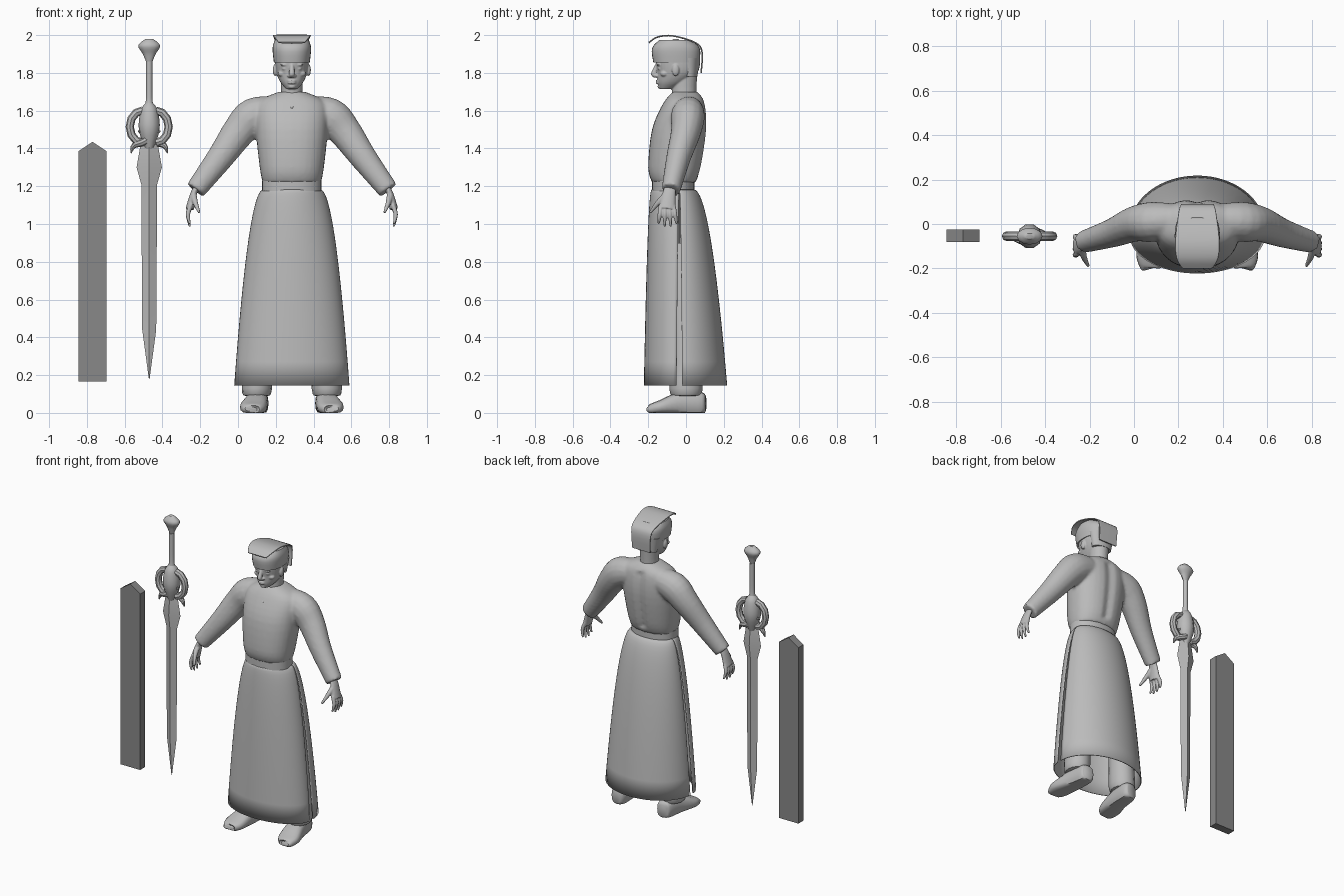
import bpy, bmesh, math
from mathutils import Vector, Matrix

if "Cube" in bpy.data.objects:
    bpy.data.objects.remove(bpy.data.objects["Cube"])

BODY = Vector((.285, 0, 0))
SWORD = Vector((-.47, -.055, 0))
X, Y, Z = Vector((1, 0, 0)), Vector((0, 1, 0)), Vector((0, 0, 1))
SIDES = (("left", 1), ("right", -1))


def material(name, value):
    made = bpy.data.materials.new(name)
    made.use_nodes = True
    colour = (value, value, value, 1)
    made.diffuse_color = colour
    made.node_tree.nodes["Principled BSDF"].inputs["Base Color"].default_value = colour
    return made


GREY = material("light grey", .5)
DARK = material("dark grey", .25)


def refine(sections, steps):
    """Add sections between the given ones along a smooth curve."""
    rows = [Vector(section) for section in sections]
    result = []
    for i in range(len(rows) - 1):
        start, end = rows[i], rows[i + 1]
        leave = (end - rows[max(i - 1, 0)]) / 2
        arrive = (rows[min(i + 2, len(rows) - 1)] - start) / 2
        for step in range(steps):
            t = step / steps
            blend = t * t * (3 - 2 * t)
            result.append(start.lerp(end, blend) + leave * t * (1 - t) ** 2 - arrive * t * t * (1 - t))
    return result + rows[-1:]


def tube(bm, sections, sides=16, steps=4, flat=1, square=2, ref=X, axis=None, mirror=1):
    """Closed tube through (x, y, z, half width[, half depth]) sections."""
    sections = refine(sections, steps)
    centres = [Vector((mirror * s[0], s[1], s[2])) for s in sections]
    last = len(centres) - 1
    rings = []
    for i, section in enumerate(sections):
        along = axis or (centres[min(i + 1, last)] - centres[max(i - 1, 0)]).normalized()
        across = (ref - along * ref.dot(along)).normalized()
        deep = along.cross(across)
        ring = []
        for k in range(sides):
            angle = k * math.tau / sides
            c, s = (math.copysign(abs(f(angle)) ** (2 / square), f(angle)) for f in (math.cos, math.sin))
            offset = across * c * section[3] + deep * s * section[-1] * flat
            ring.append(bm.verts.new(centres[i] + offset))
        rings.append(ring)
    for low, high in zip(rings, rings[1:]):
        for k in range(sides):
            j = (k + 1) % sides
            bm.faces.new((low[k], low[j], high[j], high[k]))
    bm.faces.new(rings[0][::-1])
    bm.faces.new(rings[-1])


def upright(bm, sections, **options):
    """Vertical tube through (z, front y, back y, half width) sections."""
    tube(bm, [(0, (front + back) / 2, z, width, (back - front) / 2) for z, front, back, width in sections],
         sides=32, axis=Z, **options)


def ball(bm, place, size):
    bmesh.ops.create_uvsphere(bm, u_segments=12, v_segments=8, radius=1,
                              matrix=Matrix.LocRotScale(Vector(place), None, Vector(size)))


def finish(bm, name, place, paint=GREY, fuse=0, thickness=0, angle=40):
    bmesh.ops.recalc_face_normals(bm, faces=bm.faces)
    mesh = bpy.data.meshes.new(name)
    bm.to_mesh(mesh)
    bm.free()
    part = bpy.data.objects.new(name, mesh)
    part.location = place
    bpy.context.collection.objects.link(part)
    mesh.materials.append(paint)
    bpy.ops.object.select_all(action='DESELECT')
    part.select_set(True)
    bpy.context.view_layer.objects.active = part
    bpy.ops.object.shade_smooth_by_angle(angle=math.radians(angle))
    if fuse:
        remesh = part.modifiers.new("fuse", 'REMESH')
        remesh.mode = 'VOXEL'
        remesh.voxel_size = fuse
        remesh.use_smooth_shade = True
        part.modifiers.new("soften", 'SMOOTH').iterations = 4
    if thickness:
        cloth = part.modifiers.new("cloth", 'SOLIDIFY')
        cloth.thickness = thickness
        cloth.offset = 0


# Robe top with sleeves, creased along the spine
bm = bmesh.new()
upright(bm, [(1.22, -.18, .05, .155), (1.3, -.2, .08, .17), (1.5, -.18, .11, .19),
             (1.64, -.12, .1, .18), (1.7, -.07, .06, .07)], square=2.3)
for vert in bm.verts:
    if vert.co.y > 0 and abs(vert.co.x) < .02 and 1.25 < vert.co.z < 1.64:
        vert.co.y -= .015
for label, side in SIDES:
    tube(bm, [(.08, .02, 1.6, .07), (.2, .01, 1.57, .09), (.28, 0, 1.49, .08),
              (.38, -.04, 1.35, .065), (.51, -.08, 1.18, .05)], flat=1.1, ref=Y, mirror=side)
finish(bm, "robe_top", BODY, fuse=.01)

# V neckline
bm = bmesh.new()
for label, side in SIDES:
    tube(bm, [(.07, 0, 1.69, .007), (.05, -.07, 1.68, .007), (0, -.13, 1.61, .007)],
         sides=8, ref=Y, mirror=side)
finish(bm, "neckline", BODY)

# Belt
bm = bmesh.new()
upright(bm, [(1.175, -.18, .045, .157), (1.23, -.18, .045, .157)], steps=1, square=2.2)
finish(bm, "belt", BODY)

# Skirt panels, flaring quickly at the hips and split at the sides
ROWS, COLUMNS, TOP, HEM = 16, 32, 1.18, .145
for name, way in (("skirt_front", -1), ("skirt_back", 1)):
    bm = bmesh.new()
    grid = []
    for row in range(ROWS + 1):
        drop = (row / ROWS) ** 2
        flare = math.sqrt(drop)
        middle = -.035 + way * .015 * flare
        edge = .04 + .175 * flare if way > 0 else -.18 - .04 * flare
        width = .15 + .152 * flare
        arc = [math.pi * k / COLUMNS for k in range(COLUMNS + 1)]
        grid.append([bm.verts.new((width * math.cos(a), middle + (edge - middle) * math.sin(a),
                                   TOP + (HEM - TOP) * drop)) for a in arc])
    for upper, lower in zip(grid, grid[1:]):
        for k in range(COLUMNS):
            bm.faces.new((upper[k], upper[k + 1], lower[k + 1], lower[k]))
    finish(bm, name, BODY, thickness=.006)

for label, side in SIDES:
    # Trouser leg
    bm = bmesh.new()
    tube(bm, [(.185, 0, .09, .06), (.185, 0, .13, .08), (.17, 0, .4, .075), (.11, -.02, .9, .09)],
         flat=1.1, axis=Z, mirror=side)
    finish(bm, label + "_trouser_leg", BODY)

    # Shoe, levelled at the sole
    bm = bmesh.new()
    tube(bm, [(.175, .105, .05, .03, .04), (.175, .08, .05, .05, .06), (.185, -.03, .05, .06, .06),
              (.205, -.14, .03, .07, .035), (.215, -.19, .02, .05, .025), (.215, -.2, .02, .03, .01)],
         square=2.7, mirror=side)
    for vert in bm.verts:
        vert.co.z = max(vert.co.z, 0)
    finish(bm, label + "_shoe", BODY)

    # Hand with spread fingers and a thumb
    bm = bmesh.new()
    tube(bm, [(.495, -.08, 1.21, .03), (.52, -.09, 1.16, .035), (.54, -.1, 1.08, .045)],
         flat=.5, ref=Y, mirror=side)
    for finger in range(4):
        knuckle = -.133 + .022 * finger
        end = -.145 + .032 * finger
        low = .985 + .007 * (finger - 1.5) ** 2
        tube(bm, [(.535, knuckle, 1.1, .012), (.55, (knuckle + end) / 2, 1.05, .012), (.54, end, low, .006)],
             sides=10, ref=Y, mirror=side)
    tube(bm, [(.52, -.11, 1.15, .018), (.51, -.15, 1.11, .014), (.49, -.19, 1.06, .007)],
         sides=10, ref=Y, mirror=side)
    finish(bm, label + "_hand", BODY, fuse=.004)

# Head with neck, ears and facial features
bm = bmesh.new()
upright(bm, [(1.64, -.07, .06, .065), (1.7, -.075, .055, .057), (1.8, -.07, .06, .06)])
upright(bm, [(1.715, -.14, -.07, .03), (1.75, -.15, 0, .06), (1.8, -.152, .06, .082),
             (1.86, -.16, .075, .09), (1.92, -.155, .07, .088)], square=2.2)
tube(bm, [(0, -.15, 1.85, .01), (0, -.17, 1.795, .016), (0, -.155, 1.775, .015)], sides=10, axis=Z)
for height in (1.747, 1.758):
    ball(bm, (0, -.148, height), (.024, .013, .006))
ball(bm, (0, -.138, 1.728), (.02, .013, .012))
for label, side in SIDES:
    ball(bm, (side * .036, -.143, 1.843), (.026, .013, .007))
    ball(bm, (side * .036, -.138, 1.822), (.017, .012, .008))
    ball(bm, (side * .05, -.115, 1.795), (.026, .022, .016))
    ball(bm, (side * .016, -.155, 1.785), (.009, .01, .008))
    ball(bm, (side * .089, -.055, 1.815), (.012, .02, .032))
finish(bm, "head", BODY, fuse=.004)

# Cap
bm = bmesh.new()
upright(bm, [(1.855, -.173, .072, .095), (1.93, -.18, .073, .102), (1.975, -.14, .03, .09)], square=2.3)
upright(bm, [(1.78, -.02, .06, .07), (1.88, -.04, .073, .09)])
finish(bm, "cap", BODY)

# Arched cap board that hangs down behind
bm = bmesh.new()
tube(bm, [(0, -.197, 1.96, .07, .004), (0, -.15, 1.99, .095, .004), (0, -.07, 1.996, .1, .004),
          (0, .05, 1.96, .085, .004), (0, .085, 1.91, .075, .004), (0, .08, 1.8, .07, .004)], square=8)
finish(bm, "cap_board", BODY)

# Sword blade with a diamond section
bm = bmesh.new()
tube(bm, [(0, 0, .18, .002), (0, 0, .44, .037), (0, 0, 1.21, .042), (0, 0, 1.3, .067), (0, 0, 1.42, .046)],
     sides=4, steps=1, flat=.5, axis=Z)
finish(bm, "sword_blade", SWORD, angle=20)

# Sword guard: core, curled arms and crossing tails
bm = bmesh.new()
tube(bm, [(0, 0, 1.39, .02), (0, 0, 1.5, .055), (0, 0, 1.6, .045), (0, 0, 1.64, .02)], sides=10, axis=Z)
for label, side in SIDES:
    turns = [math.pi * (k / 6 - .5) for k in range(7)]
    tube(bm, [(.035 + .068 * math.cos(a), 0, 1.515 + .085 * math.sin(a), .022) for a in turns],
         sides=8, steps=1, ref=Y, mirror=side)
    tube(bm, [(-.05, 0, 1.5, .015), (.02, side * .02, 1.44, .02), (.08, 0, 1.415, .015), (.097, 0, 1.375, .003)],
         sides=8, ref=Y, mirror=side)
finish(bm, "sword_guard", SWORD)

# Sword grip and pommel
bm = bmesh.new()
tube(bm, [(0, 0, 1.62, .025), (0, 0, 1.67, .017), (0, 0, 1.86, .017)], sides=12, axis=Z)
tube(bm, [(0, 0, 1.86, .017), (0, 0, 1.9, .034), (0, 0, 1.945, .058), (0, 0, 1.98, .02)],
     sides=12, flat=.65, axis=Z)
finish(bm, "sword_grip", SWORD)

# Scabbard: a plain bar with a ridged top
bm = bmesh.new()
outline = [(-.075, .165), (.075, .165), (.075, 1.385), (0, 1.435), (-.075, 1.385)]
face = bm.faces.new([bm.verts.new((x, -.028, z)) for x, z in outline])
grown = bmesh.ops.extrude_face_region(bm, geom=[face])["geom"]
bmesh.ops.translate(bm, vec=Y * .055, verts=[item for item in grown if isinstance(item, bmesh.types.BMVert)])
finish(bm, "scabbard", (-.77, -.052, 0), paint=DARK, angle=20)
